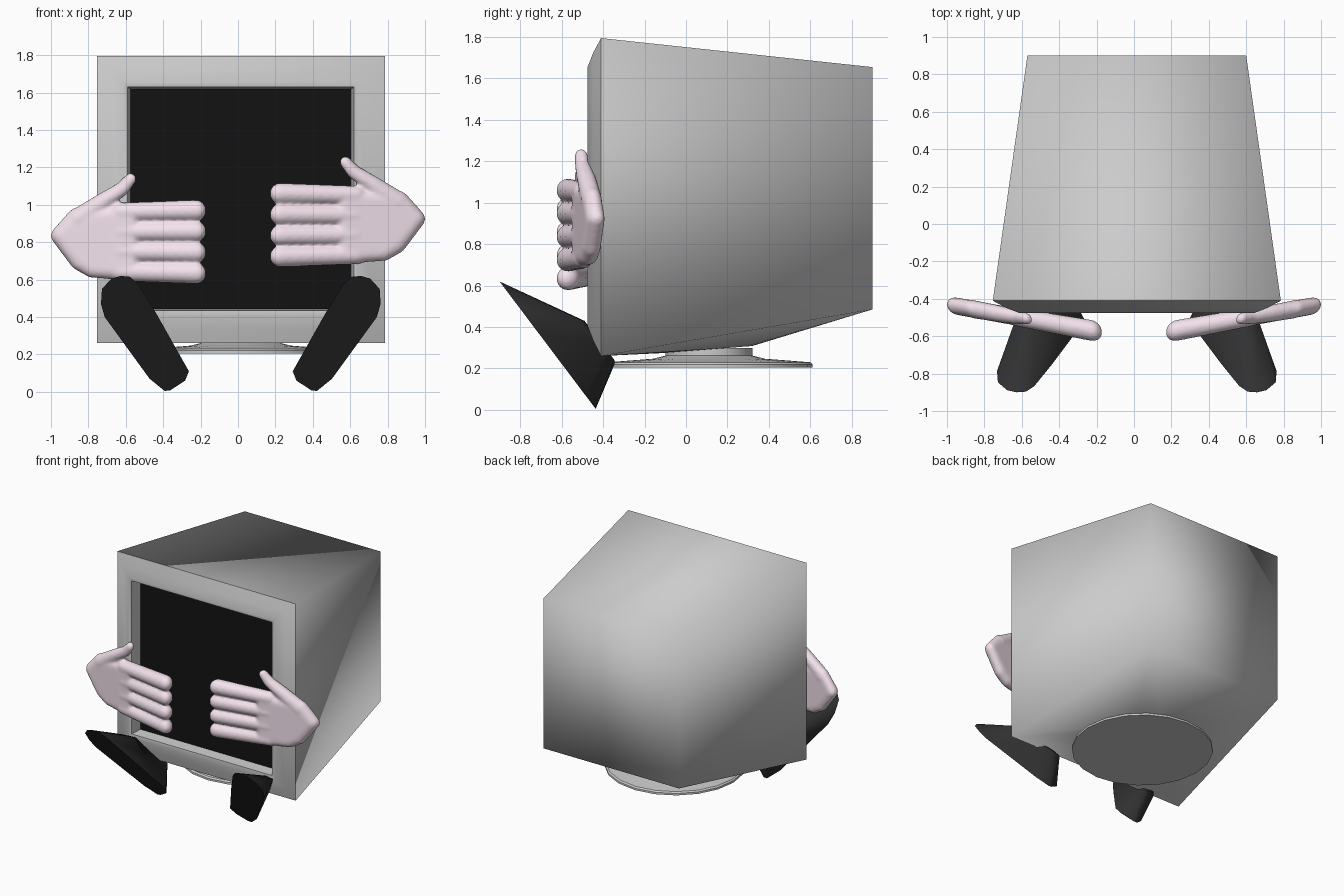
import bpy, bmesh, math

if "Cube" in bpy.data.objects:
    bpy.data.objects.remove(bpy.data.objects["Cube"])

CX = 0.015  # centre line of the monitor and feet


def material(name, rgb):
    m = bpy.data.materials.new(name)
    m.diffuse_color = (*rgb, 1)
    m.use_nodes = True
    m.node_tree.nodes["Principled BSDF"].inputs["Base Color"].default_value = m.diffuse_color
    return m


def finish(name, bm, mat=None, smooth=True):
    bmesh.ops.recalc_face_normals(bm, faces=bm.faces)
    me = bpy.data.meshes.new(name)
    bm.to_mesh(me)
    bm.free()
    ob = bpy.data.objects.new(name, me)
    bpy.context.collection.objects.link(ob)
    for p in me.polygons:
        p.use_smooth = smooth
    if mat:
        me.materials.append(mat)
    return ob


def hull(points):
    bm = bmesh.new()
    verts = [bm.verts.new(p) for p in points]
    r = bmesh.ops.convex_hull(bm, input=verts)
    junk = {g for g in r["geom_interior"] + r["geom_unused"] if isinstance(g, bmesh.types.BMVert)}
    bmesh.ops.delete(bm, geom=list(junk), context='VERTS')
    return bm


def bridge(bm, a, b):
    n = len(a)
    for i in range(n):
        bm.faces.new((a[i], a[(i + 1) % n], b[(i + 1) % n], b[i]))


def rect(hx, zlo, zhi, y):
    return [(CX - hx, y, zlo), (CX + hx, y, zlo), (CX + hx, y, zhi), (CX - hx, y, zhi)]


def sharpen(ob, degrees):
    bpy.ops.object.select_all(action='DESELECT')
    ob.select_set(True)
    bpy.context.view_layer.objects.active = ob
    bpy.ops.object.shade_smooth_by_angle(angle=math.radians(degrees))


pink = material("pink", (0.9, 0.76, 0.84))
dark = material("dark", (0.03, 0.03, 0.03))
black = material("black", (0.006, 0.006, 0.006))

# tapered case, its underside drawn down to the neck ring, open at the front
ring = []
for i in range(20):
    a = math.tau * i / 20
    y = 0.11 + 0.21 * math.sin(a)
    ring.append((CX + 0.21 * math.cos(a), y, 0.275 + 0.08 * (y + 0.1)))
bm = hull(rect(0.77, 0.26, 1.795, -0.41) + rect(0.585, 0.485, 1.655, 0.9) + ring)
front = [f for f in bm.faces if all(v.co.y < -0.4 for v in f.verts)]
bmesh.ops.delete(bm, geom=front, context='FACES')
finish("case", bm)

# bevelled screen surround with a recess
bm = bmesh.new()
loops = [[bm.verts.new(p) for p in rect(*r)] for r in (
    (0.77, 0.26, 1.795, -0.41), (0.70, 0.335, 1.725, -0.448),
    (0.63, 0.405, 1.655, -0.475), (0.605, 0.435, 1.63, -0.468),
    (0.59, 0.442, 1.618, -0.38))]
for a, b in zip(loops, loops[1:]):
    bridge(bm, a, b)
sharpen(finish("screen_surround", bm), 40)

# screen
bm = bmesh.new()
bm.faces.new([bm.verts.new(p) for p in rect(0.592, 0.44, 1.62, -0.381)])
finish("screen", bm, black)

# round stand with neck
bm = bmesh.new()
loops = []
for r, z in ((0.21, 0.30), (0.21, 0.262), (0.27, 0.247), (0.49, 0.23), (0.5, 0.22), (0.5, 0.205)):
    loops.append([bm.verts.new((CX + r * math.cos(math.tau * i / 20),
                                0.11 + r * math.sin(math.tau * i / 20), z)) for i in range(20)])
for a, b in zip(loops, loops[1:]):
    bridge(bm, a, b)
bm.faces.new(loops[-1])
sharpen(finish("stand", bm), 40)


# hands: hulls of balls fused together; the hand leans forward towards the fingertips
def balls(spec, side, dz, flat):
    pts = []
    for x, z, r in spec:
        for i in range(9):
            t = math.pi * i / 8
            for j in range(16):
                a = math.tau * j / 16
                px = x + r * math.sin(t) * math.cos(a)
                py = -0.43 - 0.18 * (1 - px) + min(r, flat) * math.sin(t) * math.sin(a)
                pts.append((side * px, py, z + dz + r * math.cos(t)))
    return pts


def hand(name, side, dz):
    palm = [(0.955, 0.925, 0.047), (0.86, 1.02, 0.055), (0.58, 1.035, 0.05), (0.58, 0.735, 0.05),
            (0.78, 0.75, 0.05), (0.85, 0.79, 0.05)]
    thumb = [(0.86, 1.01, 0.06), (0.72, 1.11, 0.046), (0.62, 1.175, 0.038), (0.575, 1.228, 0.032)]
    parts = [(palm, 0.046)]
    parts += [([a, b], 0.05) for a, b in zip(thumb, thumb[1:])]
    for z in (1.06, 0.948, 0.836, 0.724):
        parts.append(([(0.64, 0.89 + (z - 0.89) * 0.95, 0.05), (0.226, z, 0.057)], 0.058))
    bm = bmesh.new()
    for spec, flat in parts:
        part = hull(balls(spec, side, dz, flat))
        me = bpy.data.meshes.new("part")
        bmesh.ops.recalc_face_normals(part, faces=part.faces)
        part.to_mesh(me)
        part.free()
        bm.from_mesh(me)
        bpy.data.meshes.remove(me)
    ob = finish(name, bm, pink)
    m = ob.modifiers.new("fuse", 'REMESH')
    m.mode = 'VOXEL'
    m.voxel_size = 0.011
    m.use_smooth_shade = True
    m = ob.modifiers.new("soften", 'SMOOTH')
    m.factor = 0.5
    m.iterations = 5


hand("right_hand", 1, 0)
hand("left_hand", -1, -0.09)

# feet: flat sole outline leaning forward, hulled to the instep and ankle
sole = [(0.755, 0.47), (0.75, 0.55), (0.70, 0.605), (0.65, 0.62), (0.60, 0.615), (0.555, 0.575),
        (0.46, 0.42), (0.285, 0.11), (0.305, 0.06), (0.385, 0.008), (0.415, 0.005), (0.495, 0.07),
        (0.735, 0.40)]
upper = [(0.66, -0.52, 0.44), (0.57, -0.49, 0.43), (0.55, -0.39, 0.29), (0.48, -0.345, 0.24),
         (0.39, -0.345, 0.22)]
for name, side in (("left_foot", -1), ("right_foot", 1)):
    pts = [(x, -0.44 - 0.46 * (z - 0.01) / 0.61, z) for x, z in sole] + upper
    bm = hull([(CX + side * (x - CX / 2), y, z) for x, y, z in pts])
    sharpen(finish(name, bm, dark), 40)
